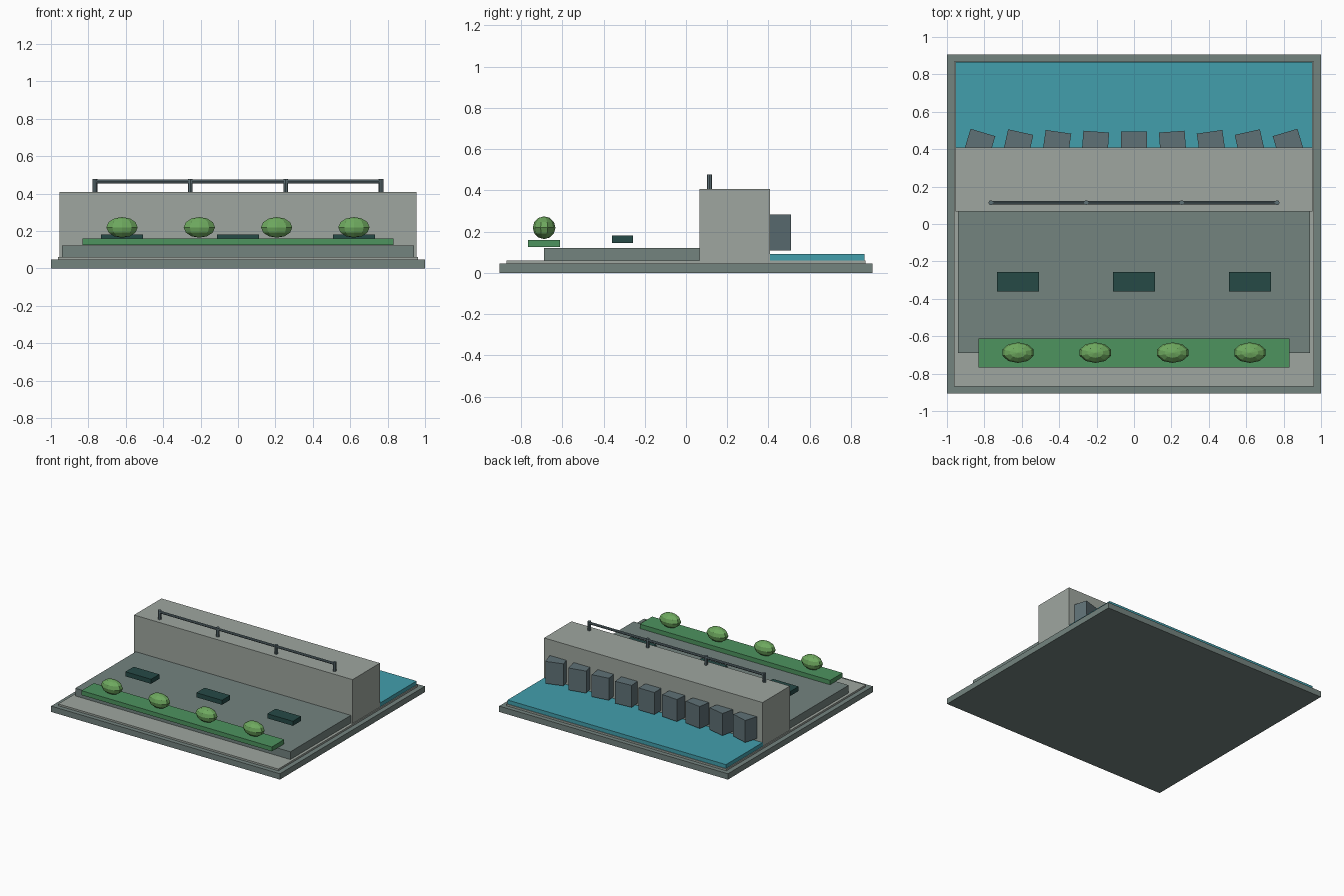
import bpy, bmesh
from math import pi
from mathutils import Matrix

if "Cube" in bpy.data.objects:
    bpy.data.objects.remove(bpy.data.objects["Cube"])


def material(name, rgb):
    m = bpy.data.materials.new(name)
    m.diffuse_color = [(c / 255) ** 2.2 for c in rgb] + [1]
    m.use_nodes = True
    m.node_tree.nodes["Principled BSDF"].inputs["Base Color"].default_value = m.diffuse_color
    return m


STONE = material("dark_stone", (115, 130, 126))
CONCRETE = material("concrete", (157, 165, 158))
WATER = material("water", (68, 157, 171))
STEEL = material("steel", (95, 112, 117))
DARK = material("dark_panel", (42, 75, 72))
GRASS = material("grass", (78, 146, 95))
LEAF = material("leaf", (110, 168, 95))


def finish(bm, name, mat):
    mesh = bpy.data.meshes.new(name)
    bm.to_mesh(mesh)
    bm.free()
    mesh.materials.append(mat)
    ob = bpy.data.objects.new(name, mesh)
    bpy.context.collection.objects.link(ob)
    return ob


def box(name, x, y, z, mat, angle=0):
    """Box from (min, max) ranges, turned about its own vertical axis."""
    bm = bmesh.new()
    bmesh.ops.create_cube(bm, size=1)
    bmesh.ops.scale(bm, vec=(x[1] - x[0], y[1] - y[0], z[1] - z[0]), verts=bm.verts)
    ob = finish(bm, name, mat)
    ob.location = (sum(x) / 2, sum(y) / 2, sum(z) / 2)
    ob.rotation_euler.z = angle
    return ob


def rod(name, center, length, radius, mat, along_x=False):
    bm = bmesh.new()
    bmesh.ops.create_cone(bm, cap_ends=True, segments=8, radius1=radius,
                          radius2=radius, depth=length)
    if along_x:
        bmesh.ops.rotate(bm, matrix=Matrix.Rotation(pi / 2, 3, 'Y'), verts=bm.verts)
    finish(bm, name, mat).location = center


# Stepped base
box("base_plinth", (-1, 1), (-0.905, 0.905), (0, 0.046), STONE)
box("base_slab", (-0.962, 0.962), (-0.87, 0.87), (0.046, 0.06), CONCRETE)

# Lower terrace, dam wall and reservoir
box("terrace", (-0.94, 0.94), (-0.689, 0.07), (0.06, 0.121), STONE)
box("dam_wall", (-0.955, 0.955), (0.066, 0.408), (0.06, 0.407), CONCRETE)
box("reservoir_water", (-0.955, 0.955), (0.4, 0.865), (0.06, 0.091), WATER)

# Fanned row of buttress blocks on the water side
for i in range(-4, 5):
    x = i * 0.21
    box("buttress", (x - 0.069, x + 0.069), (0.27, 0.494), (0.108, 0.282),
        STEEL, angle=i * 0.073)

# Railing on the wall crest
for i in range(4):
    rod("rail_post", (-0.765 + i * 0.51, 0.114, 0.442), 0.072, 0.013, STEEL)
rod("hand_rail", (0, 0.114, 0.464), 1.53, 0.010, STEEL, along_x=True)

# Dark panels over the terrace
for x in (-0.62, 0, 0.62):
    box("terrace_panel", (x - 0.112, x + 0.112), (-0.36, -0.257), (0.145, 0.181), DARK)

# Planting strip with rounded bushes
box("planting_strip", (-0.832, 0.832), (-0.766, -0.611), (0.125, 0.16), GRASS)
for i in range(4):
    bm = bmesh.new()
    bmesh.ops.create_uvsphere(bm, u_segments=10, v_segments=6, radius=1)
    bmesh.ops.scale(bm, vec=(0.088, 0.055, 0.055), verts=bm.verts)
    finish(bm, "bush", LEAF).location = (-0.62 + i * 0.4133, -0.688, 0.219)
